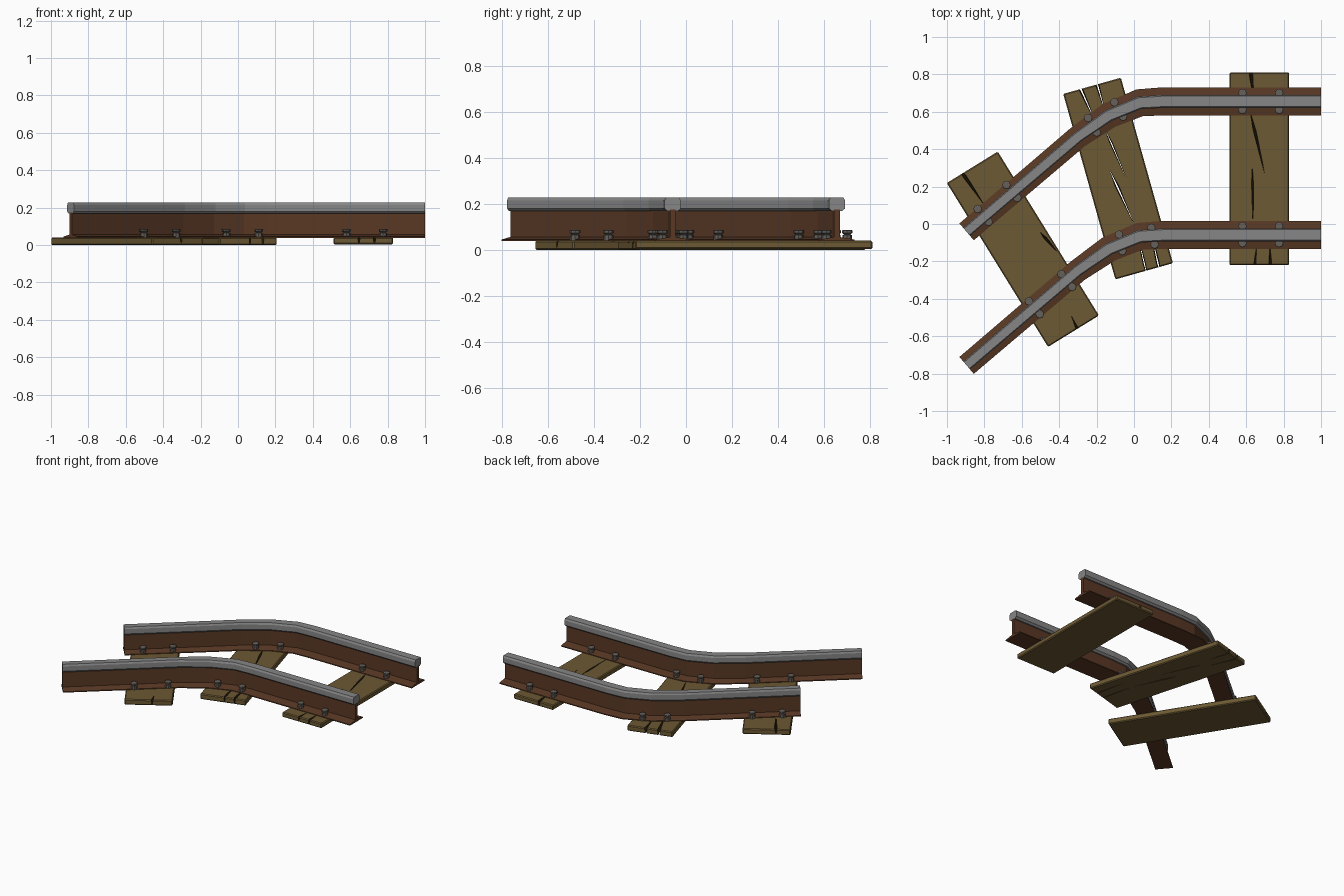
import bpy, bmesh, math
from mathutils import Vector, Matrix

if "Cube" in bpy.data.objects:
    bpy.data.objects.remove(bpy.data.objects["Cube"])


def material(name, rgb):
    m = bpy.data.materials.new(name)
    m.diffuse_color = (*rgb, 1)
    m.use_nodes = True
    m.node_tree.nodes["Principled BSDF"].inputs["Base Color"].default_value = m.diffuse_color
    return m


RUST = material("rusty_iron", (0.10, 0.04, 0.018))
WOOD = material("old_wood", (0.15, 0.10, 0.033))
CRACK = material("dark_crack", (0.035, 0.022, 0.008))
STEEL = material("worn_steel", (0.24, 0.24, 0.24))
IRON = material("dark_iron", (0.13, 0.115, 0.10))


def finish(bm, name, *mats):
    bmesh.ops.recalc_face_normals(bm, faces=bm.faces)
    me = bpy.data.meshes.new(name)
    bm.to_mesh(me)
    bm.free()
    ob = bpy.data.objects.new(name, me)
    bpy.context.collection.objects.link(ob)
    for mat in mats:
        me.materials.append(mat)
    return ob


def sweep(name, path, half_profile, mat):
    """Sweep a mirrored (side, height) profile along flat path points (x, y, width scale)."""
    pts = [Vector(p[:2]) for p in path]
    profile = half_profile + [(-s, z) for s, z in reversed(half_profile)]
    bm = bmesh.new()
    rings = []
    for i, p in enumerate(pts):
        a = (p - pts[i - 1]).normalized() if i else (pts[1] - p).normalized()
        b = (pts[i + 1] - p).normalized() if i < len(pts) - 1 else a
        t = (a + b).normalized()
        n = Vector((-t.y, t.x)) * path[i][2]
        rings.append([bm.verts.new((p.x + n.x * s, p.y + n.y * s, z)) for s, z in profile])
    k = len(profile)
    for r, q in zip(rings, rings[1:]):
        for j in range(k):
            bm.faces.new((r[j], r[(j + 1) % k], q[(j + 1) % k], q[j]))
    bm.faces.new(rings[0])
    bm.faces.new(rings[-1])
    return finish(bm, name, mat)


# Rails: brown foot and web, grey head; both follow the same bent path, narrowing in the bend
PATH = [(1, 0.656, 1), (0.16, 0.656, 1), (0.03, 0.648, 0.98), (-0.135, 0.58, 0.93),
        (-0.30, 0.465, 0.82), (-0.895, -0.042, 0.79)]
BODY = [(0.075, 0.038), (0.075, 0.045), (0.012, 0.056), (0.012, 0.175)]
HEAD = [(0.022, 0.168), (0.035, 0.180), (0.035, 0.215), (0.028, 0.228)]
for label, dy in (("back", 0), ("front", -0.714)):
    path = [(x, y + dy, w) for x, y, w in PATH]
    sweep(label + "_rail_body", path, BODY, RUST)
    sweep(label + "_rail_head", path, HEAD, STEEL)


def groove(bm, a, b, width, z0, z1):
    """V-shaped prism tapered to both ends of the line a-b."""
    d = (b - a).normalized()
    side = Vector((-d.y, d.x)) * width / 2
    mid = a.lerp(b, 0.3)

    def ring(z, f):
        return [bm.verts.new((*p, z)) for p in (a, mid - side * f, b, mid + side * f)]
    low, high = ring(z0, 0.3), ring(z1, 1)
    faces = [bm.faces.new(low[::-1]), bm.faces.new(high)]
    faces += [bm.faces.new((low[i], low[i - 3], high[i - 3], high[i])) for i in range(4)]
    for f in faces:
        f.material_index = 1


def sleeper(name, centre, angle, cracks, z0=0.0, depth_z=0.010):
    """Chamfered plank with tapered cracks (x0, y0, x1, y1, width) cut into its top."""
    bm = bmesh.new()
    bmesh.ops.create_cube(bm, size=1)
    bmesh.ops.scale(bm, vec=(0.32, 1.03, 0.04 - z0), verts=bm.verts)
    bmesh.ops.bevel(bm, geom=bm.edges[:], offset=0.006, segments=1, affect='EDGES')
    bm.transform(Matrix.Translation((*centre, (0.04 + z0) / 2)) @ Matrix.Rotation(math.radians(angle), 4, 'Z'))
    plank = finish(bm, name, WOOD, CRACK)
    # Crack cutters
    bm = bmesh.new()
    for x0, y0, x1, y1, w in cracks:
        groove(bm, Vector((x0, y0)), Vector((x1, y1)), w, depth_z, 0.045)
    cutter = finish(bm, name + "_crack_cutter", WOOD, CRACK)
    cutter.hide_render = True
    cutter.hide_set(True)
    mod = plank.modifiers.new("cracks", 'BOOLEAN')
    mod.operation = 'DIFFERENCE'
    mod.solver = 'EXACT'
    mod.use_self = True
    mod.object = cutter


sleeper("right_sleeper", (0.67, 0.295), 0, [
    (0.618, 0.87, 0.64, 0.66, 0.022), (0.622, 0.60, 0.70, 0.26, 0.016),
    (0.633, 0.31, 0.636, -0.02, 0.012), (0.643, -0.26, 0.655, -0.12, 0.014),
    (0.73, -0.26, 0.727, -0.11, 0.018)], 0.004)
sleeper("middle_sleeper", (-0.085, 0.243), 15.7, [
    (-0.32, 0.80, -0.20, 0.53, 0.022), (-0.215, 0.81, -0.155, 0.60, 0.020),
    (-0.155, 0.51, -0.04, 0.24, 0.014), (-0.13, 0.29, 0.0, 0.0, 0.020),
    (0.075, -0.30, 0.01, -0.01, 0.014), (0.145, -0.29, 0.085, -0.01, 0.018)], 0, -0.01)
sleeper("left_sleeper", (-0.594, -0.135), 31.7, [
    (-0.95, 0.32, -0.80, 0.10, 0.020), (-0.50, -0.045, -0.41, -0.15, 0.016),
    (-0.285, -0.60, -0.335, -0.49, 0.016)])

# Bolts: four round each crossing of rail and sleeper (x, y, angle, half spacing)
BOLT = [(0.021, 0.036), (0.021, 0.064), (0.013, 0.067), (0.023, 0.074), (0.023, 0.084), (0.018, 0.087)]
CROSSINGS = [(0.678, 0.655, 0, 0.098), (0.678, -0.057, 0, 0.098),
             (-0.152, 0.570, 31, 0.082), (0.015, -0.083, 11.5, 0.088),
             (-0.730, 0.110, 40, 0.10), (-0.446, -0.375, 40, 0.113)]
SIDES = 8
for c, (cx, cy, ang, half) in enumerate(CROSSINGS):
    bm = bmesh.new()
    turn = Matrix.Rotation(math.radians(ang), 2)
    for u in (-half, half):
        for v in (-0.045, 0.045):
            p = turn @ Vector((u, v)) + Vector((cx, cy))
            rings = [[bm.verts.new((p.x + r * math.cos(math.tau * i / SIDES),
                                    p.y + r * math.sin(math.tau * i / SIDES), z))
                      for i in range(SIDES)] for r, z in BOLT]
            for lo, hi in zip(rings, rings[1:]):
                for i in range(SIDES):
                    j = (i + 1) % SIDES
                    bm.faces.new((lo[i], lo[j], hi[j], hi[i]))
            bm.faces.new(rings[0][::-1])
            bm.faces.new(rings[-1])
    finish(bm, f"bolts_{c + 1}", IRON)
